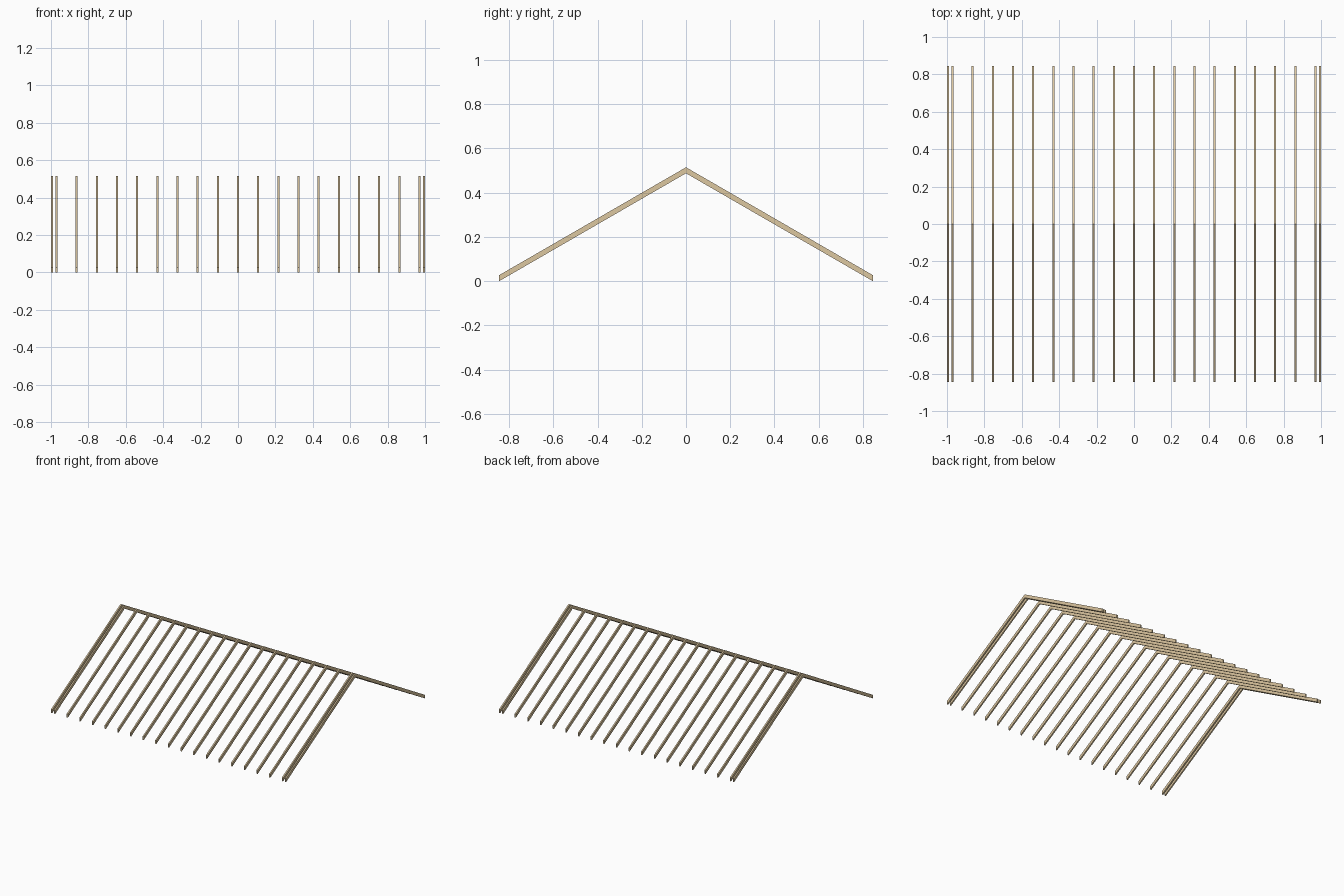
import bpy
import bmesh
import math

if "Cube" in bpy.data.objects:
    bpy.data.objects.remove(bpy.data.objects["Cube"])

HALF_SPAN = 0.845     # eave to ridge, along y
PLUMB = 0.0272        # vertical thickness of a rafter
THICK = 0.0102        # rafter width along x
SPACING = 0.1078      # rafter centre to centre
RISE = HALF_SPAN * math.tan(math.radians(30))

wood = bpy.data.materials.new("wood")
wood.diffuse_color = (0.72, 0.57, 0.35, 1)
wood.use_nodes = True
wood.node_tree.nodes["Principled BSDF"].inputs["Base Color"].default_value = wood.diffuse_color


def rafter_pair(name, x):
    """Two sloping rafters, plumb cut at the eaves and mitred at the ridge."""
    profile = [(-HALF_SPAN, 0), (0, RISE), (HALF_SPAN, 0),
               (HALF_SPAN, PLUMB), (0, RISE + PLUMB), (-HALF_SPAN, PLUMB)]
    bm = bmesh.new()
    near, far = [[bm.verts.new((s * THICK / 2, y, z)) for y, z in profile]
                 for s in (-1, 1)]
    # side faces, one quad per slope
    for ring in (near, far):
        bm.faces.new((ring[0], ring[1], ring[4], ring[5]))
        bm.faces.new((ring[1], ring[2], ring[3], ring[4]))
    # top, underside and eave ends
    for i in range(6):
        j = (i + 1) % 6
        bm.faces.new((near[i], near[j], far[j], far[i]))
    bmesh.ops.recalc_face_normals(bm, faces=bm.faces)
    mesh = bpy.data.meshes.new(name)
    bm.to_mesh(mesh)
    bm.free()
    mesh.materials.append(wood)
    obj = bpy.data.objects.new(name, mesh)
    obj.location.x = x
    bpy.context.collection.objects.link(obj)


# evenly spaced common rafters
for i in range(-9, 10):
    rafter_pair(f"common_rafter_{i + 10:02d}", i * SPACING)

# closing rafters at the two gable ends
for side, s in (("left", -1), ("right", 1)):
    rafter_pair(f"gable_rafter_{side}", s * (1 - THICK / 2))
